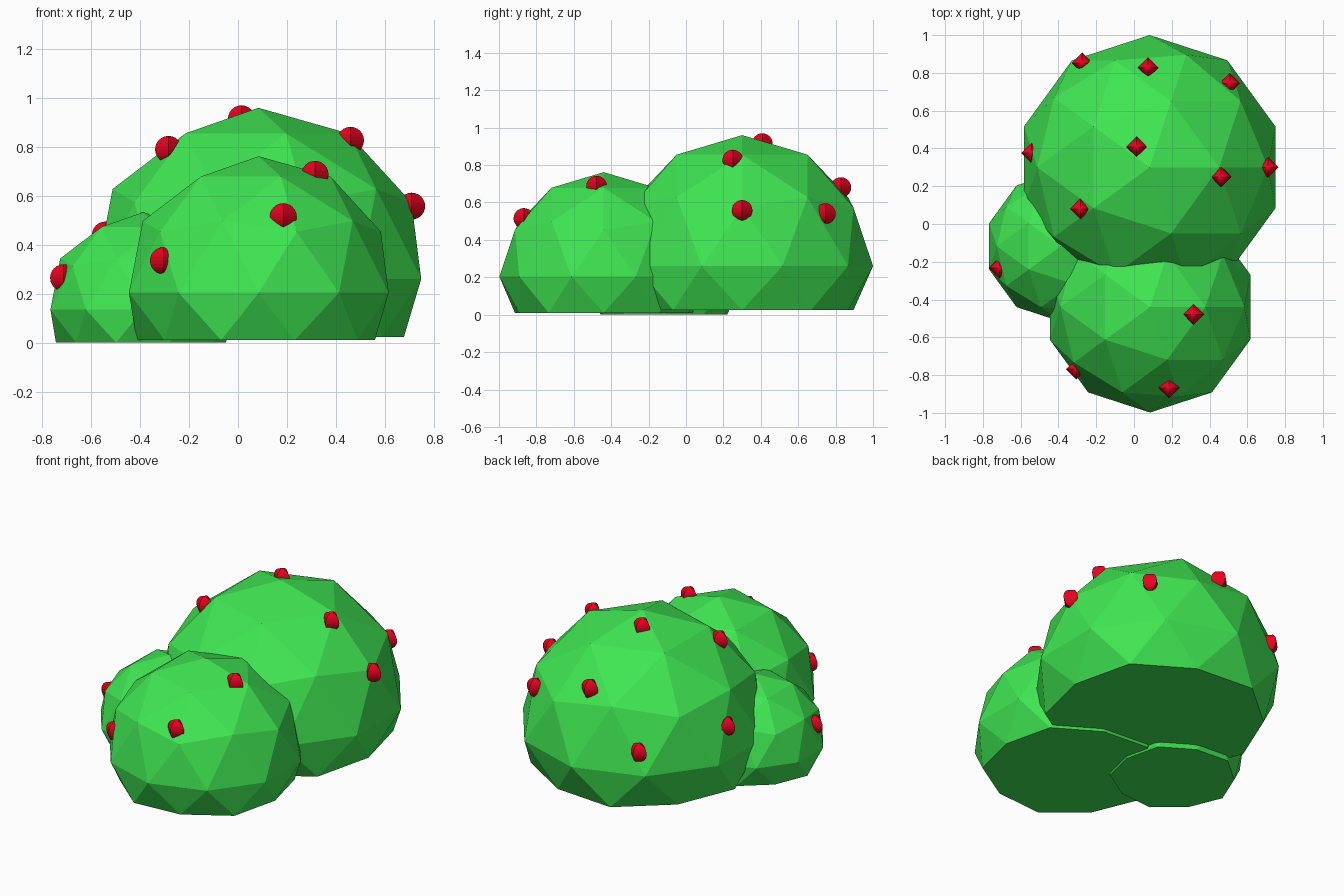
import bpy

if "Cube" in bpy.data.objects:
    bpy.data.objects.remove(bpy.data.objects["Cube"])


def material(name, rgb):
    m = bpy.data.materials.new(name)
    m.diffuse_color = (*rgb, 1)
    m.use_nodes = True
    m.node_tree.nodes["Principled BSDF"].inputs["Base Color"].default_value = m.diffuse_color
    return m


green = material("leaf_green", (0.05, 0.79, 0.085))
red = material("berry_red", (0.80, 0.001, 0.014))


def foliage(name, centre, radius, floor):
    """Faceted ball whose underside is pressed flat."""
    bpy.ops.mesh.primitive_ico_sphere_add(subdivisions=2, radius=radius, location=centre)
    ob = bpy.context.object
    ob.name = name
    for v in ob.data.vertices:
        v.co.z = max(v.co.z, floor - centre[2])
    ob.data.materials.append(green)


# Three overlapping bush lobes
foliage("large_lobe", (0.083, 0.30, 0.26), 0.70, 0.024)
foliage("medium_lobe", (0.085, -0.44, 0.204), 0.558, 0.01)
foliage("small_lobe", (-0.388, -0.118, 0.135), 0.398, 0.0)

# Four-sided berries scattered over the lobes
berries = [
    (0.014, 0.408, 0.915), (-0.284, 0.08, 0.79), (0.46, 0.25, 0.827),
    (0.71, 0.30, 0.558), (0.507, 0.745, 0.54), (0.075, 0.828, 0.68),
    (-0.274, 0.853, 0.39), (-0.542, 0.375, 0.44),
    (0.315, -0.478, 0.688), (0.185, -0.867, 0.515), (-0.305, -0.768, 0.335),
    (-0.713, -0.233, 0.265),
]
for i, p in enumerate(berries):
    bpy.ops.mesh.primitive_uv_sphere_add(segments=4, ring_count=12, radius=0.055, location=p)
    ob = bpy.context.object
    ob.name = f"berry_{i + 1}"
    ob.data.materials.append(red)
